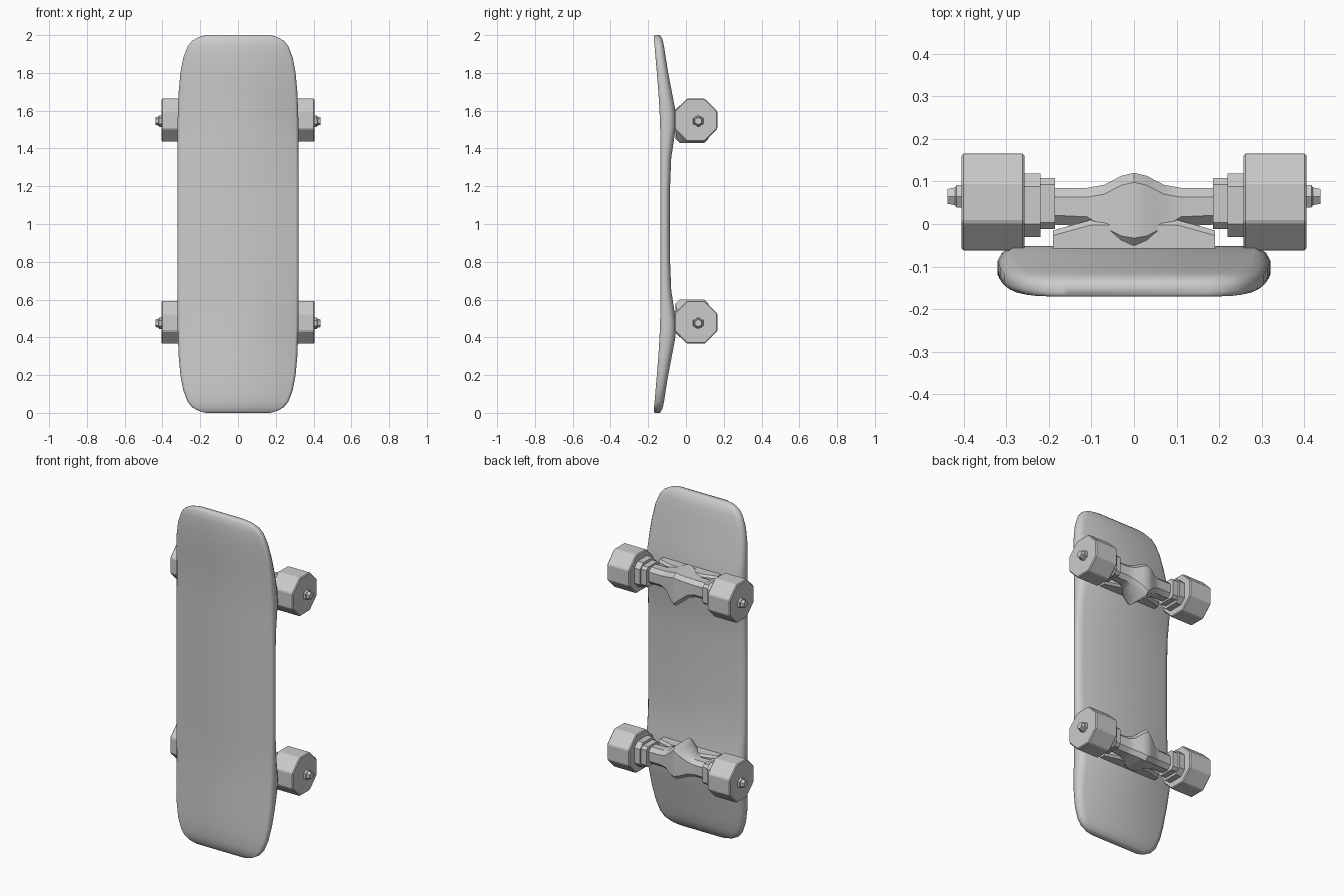
import bpy, bmesh, math

if "Cube" in bpy.data.objects:
    bpy.data.objects.remove(bpy.data.objects["Cube"])


def loft(name, rings, smooth=0, bevel=0):
    """Skin a series of equal-length closed rings and cap both ends."""
    bm = bmesh.new()
    rows = [[bm.verts.new(p) for p in ring] for ring in rings]
    n = len(rows[0])
    for a, b in zip(rows, rows[1:]):
        for i in range(n):
            j = (i + 1) % n
            bm.faces.new((a[i], a[j], b[j], b[i]))
    bm.faces.new(rows[0])
    bm.faces.new(rows[-1])
    bmesh.ops.recalc_face_normals(bm, faces=bm.faces)
    me = bpy.data.meshes.new(name)
    bm.to_mesh(me)
    bm.free()
    ob = bpy.data.objects.new(name, me)
    bpy.context.collection.objects.link(ob)
    if bevel:
        mod = ob.modifiers.new("bevel", 'BEVEL')
        mod.width = bevel
        mod.segments = 1
    if smooth:
        bpy.ops.object.select_all(action='DESELECT')
        bpy.context.view_layer.objects.active = ob
        ob.select_set(True)
        bpy.ops.object.shade_smooth_by_angle(angle=math.radians(smooth))
    return ob


def disc(x, y, z, r, sides):
    """Polygon ring across the x axis with a flat side facing back."""
    return [(x, y + r * math.cos(2 * math.pi * (i + 0.5) / sides),
             z + r * math.sin(2 * math.pi * (i + 0.5) / sides)) for i in range(sides)]


def block(x, y0, y1, z0, z1, c):
    """Chamfered rectangle ring across the x axis."""
    return [(x, y0, z0 + c), (x, y0 + c, z0), (x, y1 - c, z0), (x, y1, z0 + c),
            (x, y1, z1 - c), (x, y1 - c, z1), (x, y0 + c, z1), (x, y0, z1 - c)]


# Deck: distance from end, half width, front y, back y
half = [(0.0, 0.17, -0.167, -0.138), (0.01, 0.207, -0.17, -0.130),
        (0.03, 0.243, -0.169, -0.122), (0.06, 0.267, -0.166, -0.116),
        (0.12, 0.290, -0.161, -0.107), (0.20, 0.305, -0.154, -0.094),
        (0.30, 0.314, -0.146, -0.075), (0.40, 0.318, -0.140, -0.056),
        (0.47, 0.320, -0.137, -0.052), (0.55, 0.320, -0.135, -0.063),
        (0.65, 0.320, -0.134, -0.078), (0.80, 0.320, -0.134, -0.084),
        (1.0, 0.320, -0.134, -0.085)]
stations = half + [(2 - d, w, f, b) for d, w, f, b in reversed(half[:-1])]


def deck_ring(z, w, f, b):
    t = b - f
    side = [(w - 0.015, f), (w - 0.004, f + 0.12 * t), (w, f + 0.3 * t),
            (w, f + 0.6 * t), (w - 0.01, f + 0.82 * t), (w - 0.035, b)]
    return [(x, y, z) for x, y in side] + [(-x, y, z) for x, y in reversed(side)]


loft("deck", [deck_ring(*s) for s in stations], smooth=50)

# Trucks: s points toward the middle of the board
for end, zc, s in (("upper", 1.55, -1), ("lower", 0.48, 1)):
    # Hanger with a central bulge: x, near y, far y, outward z, inward z
    profile = [(0.22, 0.0, 0.085, 0.05, 0.05), (0.11, -0.005, 0.085, 0.05, 0.05),
               (0.07, -0.03, 0.092, 0.055, 0.062), (0.03, -0.05, 0.113, 0.07, 0.095)]
    rows = [(-x, *r) for x, *r in profile]
    rows += [(0, -0.055, 0.12, 0.078, 0.12)]
    rows += [(x, *r) for x, *r in reversed(profile)]
    loft(end + "_hanger",
         [block(x, a, b, *sorted((zc - s * o, zc + s * i)), 0.022)
          for x, a, b, o, i in rows], smooth=35)

    # Base plate against the deck
    loft(end + "_base_plate",
         [block(x, -0.085, y, zc - 0.06, zc + 0.06, 0.012)
          for x, y in ((-0.19, -0.015), (-0.1, 0.01), (0.1, 0.01), (0.19, -0.015))])

    for side, m in (("left", -1), ("right", 1)):
        tag = f"{end}_{side}_"
        # Collar and inner hub between hanger and wheel
        loft(tag + "collar", [block(m * x, -0.012, 0.108, zc - 0.06, zc + 0.06, 0.015)
                              for x in (0.185, 0.235)])
        loft(tag + "hub", [block(m * x, -0.03, 0.118, zc - 0.075, zc + 0.075, 0.03)
                           for x in (0.22, 0.27)])
        # Eight-sided wheel
        loft(tag + "wheel", [disc(m * x, 0.052, zc, 0.123, 8)
                             for x in (0.257, 0.405)], bevel=0.005)
        # Axle end with tapered tip
        loft(tag + "axle_nut", [disc(m * x, 0.065, zc - 0.005, r, 6)
                                for x, r in ((0.39, 0.032), (0.417, 0.03),
                                             (0.42, 0.024), (0.438, 0.02))])
